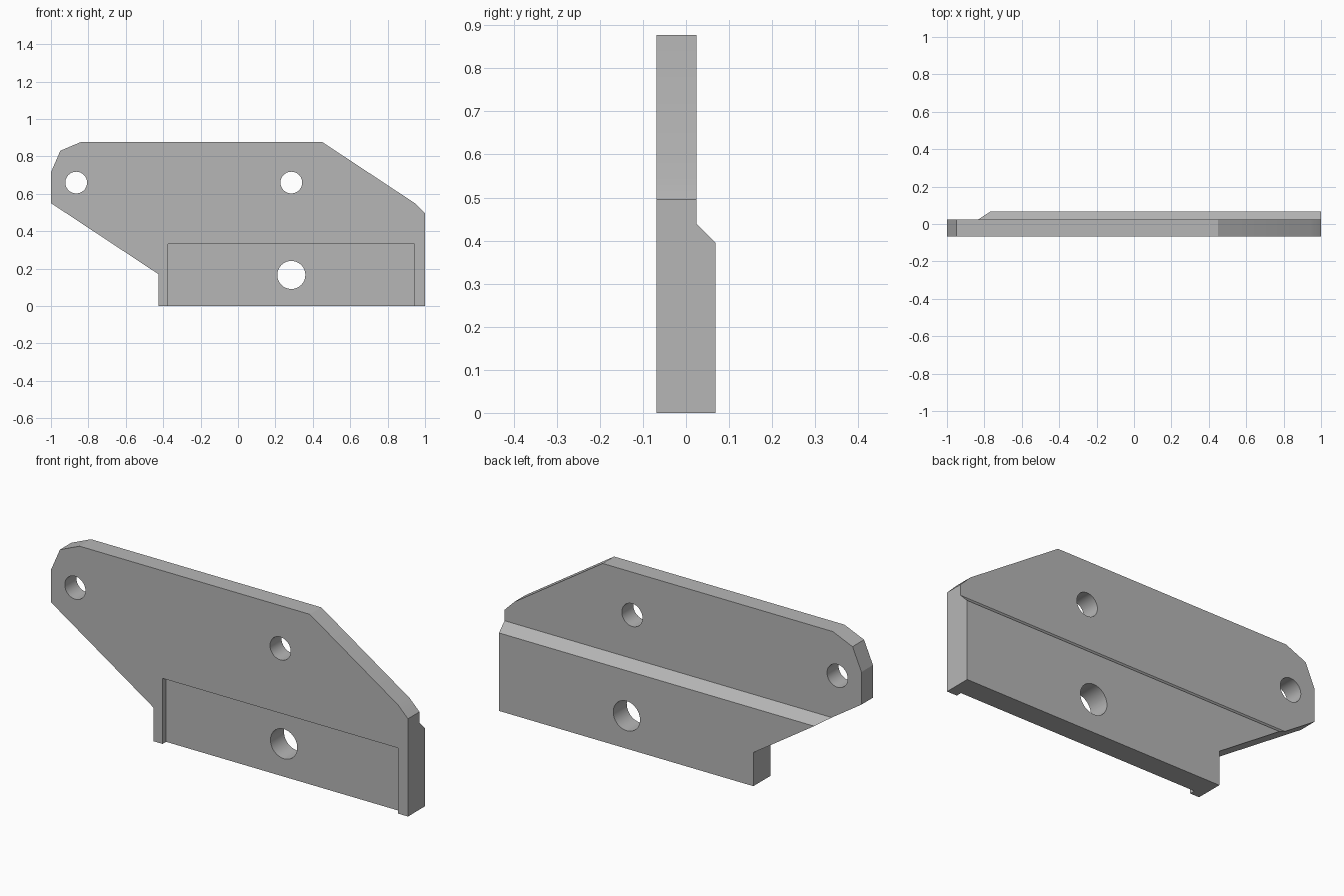
import bpy
import bmesh
import math
from mathutils import Matrix, Vector

if "Cube" in bpy.data.objects:
    bpy.data.objects.remove(bpy.data.objects["Cube"], do_unlink=True)

FRONT, UPPER_BACK, LOWER_BACK = -0.068, 0.024, 0.068
RECESS_DEPTH = 0.028

grey = bpy.data.materials.new("plain grey")
grey.use_nodes = True
grey.diffuse_color = (0.47, 0.47, 0.47, 1)
grey.node_tree.nodes["Principled BSDF"].inputs["Base Color"].default_value = grey.diffuse_color


def make_object(name, bm):
    bmesh.ops.recalc_face_normals(bm, faces=bm.faces)
    mesh = bpy.data.meshes.new(name)
    bm.to_mesh(mesh)
    bm.free()
    mesh.materials.append(grey)
    obj = bpy.data.objects.new(name, mesh)
    bpy.context.collection.objects.link(obj)
    return obj


def prism(name, points, sweep):
    """Sweep a closed polygon along a vector."""
    bm = bmesh.new()
    face = bm.faces.new([bm.verts.new(p) for p in points])
    swept = bmesh.ops.extrude_face_region(bm, geom=[face])["geom"]
    verts = [g for g in swept if isinstance(g, bmesh.types.BMVert)]
    bmesh.ops.translate(bm, verts=verts, vec=Vector(sweep))
    return make_object(name, bm)


def combine(target, tool, operation):
    """Apply a boolean and discard its helper."""
    mod = target.modifiers.new(operation.lower(), "BOOLEAN")
    mod.operation = operation
    mod.solver = "EXACT"
    mod.object = tool
    bpy.context.view_layer.objects.active = target
    bpy.ops.object.modifier_apply(modifier=mod.name)
    bpy.data.objects.remove(tool, do_unlink=True)


# Stepped cross-section with a sloped ledge on the back
section = [(FRONT, -0.2), (LOWER_BACK, -0.2), (LOWER_BACK, 0.395),
           (UPPER_BACK, 0.44), (UPPER_BACK, 1.1), (FRONT, 1.1)]
plate = prism("bracket_plate", [(-1.2, y, z) for y, z in section], (2.4, 0, 0))

# Outline of the plate seen from the front
outline = [(-0.425, 0), (1, 0), (1, 0.495), (0.945, 0.55), (0.45, 0.877),
           (-0.84, 0.877), (-0.95, 0.83), (-1, 0.715), (-1, 0.55), (-0.425, 0.17)]
combine(plate, prism("outline_cutter", [(x, -0.4, z) for x, z in outline], (0, 0.8, 0)),
        "INTERSECT")

# Shallow recess in the lower front, open at the bottom
recess = [(-0.375, -0.2), (0.945, -0.2), (0.945, 0.332), (-0.375, 0.332)]
combine(plate, prism("recess_cutter", [(x, -0.4, z) for x, z in recess],
                     (0, 0.4 + FRONT + RECESS_DEPTH, 0)), "DIFFERENCE")

# Round through-holes
for x, z, radius in [(-0.865, 0.66, 0.058), (0.285, 0.66, 0.058), (0.285, 0.166, 0.075)]:
    bm = bmesh.new()
    placement = Matrix.Translation((x, 0, z)) @ Matrix.Rotation(math.pi / 2, 4, "X")
    bmesh.ops.create_cone(bm, cap_ends=True, segments=48, radius1=radius,
                          radius2=radius, depth=0.8, matrix=placement)
    combine(plate, make_object("hole_cutter", bm), "DIFFERENCE")

# Smooth hole walls, crisp edges elsewhere
bpy.ops.object.select_all(action="DESELECT")
plate.select_set(True)
bpy.context.view_layer.objects.active = plate
bpy.ops.object.shade_smooth_by_angle(angle=math.radians(20))
